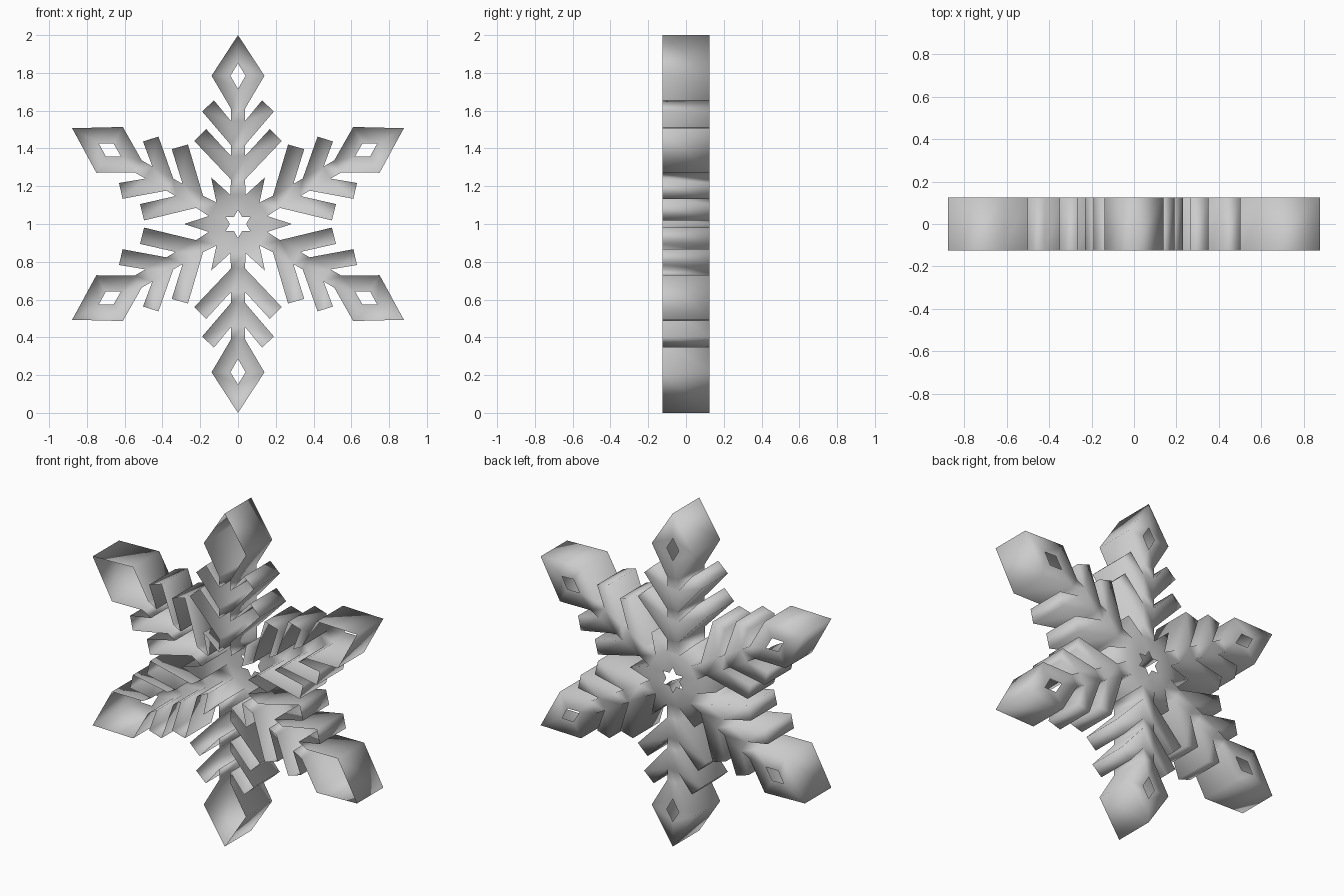
import bpy, bmesh, math
from mathutils import Matrix, Vector

cube = bpy.data.objects.get("Cube")
if cube:
    bpy.data.objects.remove(cube, do_unlink=True)

HALF_DEPTH = 0.125
CENTRE = Vector((0, 0, 1))

# Half of one arm: (sideways, outward), from the hub to the diamond's corner
HALF_ARM = [(.041, .155), (.037, .235), (.232, .44), (.168, .502),
            (.037, .36), (.037, .417), (.19, .596), (.127, .654),
            (.037, .545), (.037, .61), (.14, .785)]
DIAMOND_HOLE = [(0, .715), (.04, .785), (0, .85), (-.04, .785)]


def place(side, out, turn):
    """Put an upright arm point on the back plane, turned about the centre."""
    point = Matrix.Rotation(math.radians(turn), 3, 'Y') @ Vector((side, 0, out))
    return point + CENTRE + Vector((0, HALF_DEPTH, 0))


def add_loop(bm, points):
    verts = [bm.verts.new(p) for p in points]
    return [bm.edges.new((a, b)) for a, b in zip(verts, verts[1:] + verts[:1])]


# Outline of six arms with a small spike between neighbours
outline, star, holes = [], [], []
for turn in range(0, 360, 60):
    tip = 1.0 if turn % 180 == 0 else 1.014
    arm = [(-s, u) for s, u in HALF_ARM] + [(0, tip)] + HALF_ARM[::-1]
    outline += [place(s, u, turn) for s, u in arm]
    outline.append(place(0, .285, turn + 30))
    star += [place(0, .075, turn), place(0, .043, turn + 30)]
    holes.append([place(s, u, turn) for s, u in DIAMOND_HOLE])

bm = bmesh.new()
rim = add_loop(bm, outline)
edges = rim + add_loop(bm, star)
for hole in holes:
    edges += add_loop(bm, hole)

# Back sheet with its cut-outs
bmesh.ops.triangle_fill(bm, edges=edges, use_beauty=True, normal=(0, 1, 0))
# Side walls, open at the front
walls = bmesh.ops.extrude_edge_only(bm, edges=rim)
front = [v for v in walls["geom"] if isinstance(v, bmesh.types.BMVert)]
bmesh.ops.translate(bm, verts=front, vec=(0, -2 * HALF_DEPTH, 0))
bmesh.ops.recalc_face_normals(bm, faces=bm.faces)
back = [f for f in bm.faces if abs(f.normal.y) > .9]
if back[0].normal.y < 0:
    bmesh.ops.reverse_faces(bm, faces=bm.faces)
for face in bm.faces:
    face.smooth = True

mesh = bpy.data.meshes.new("snowflake")
bm.to_mesh(mesh)
bm.free()
snowflake = bpy.data.objects.new("snowflake", mesh)
bpy.context.collection.objects.link(snowflake)

# Plain light grey
grey = bpy.data.materials.new("light grey")
grey.use_nodes = True
colour = (.6, .6, .6, 1)
grey.diffuse_color = colour
grey.node_tree.nodes["Principled BSDF"].inputs["Base Color"].default_value = colour
mesh.materials.append(grey)
